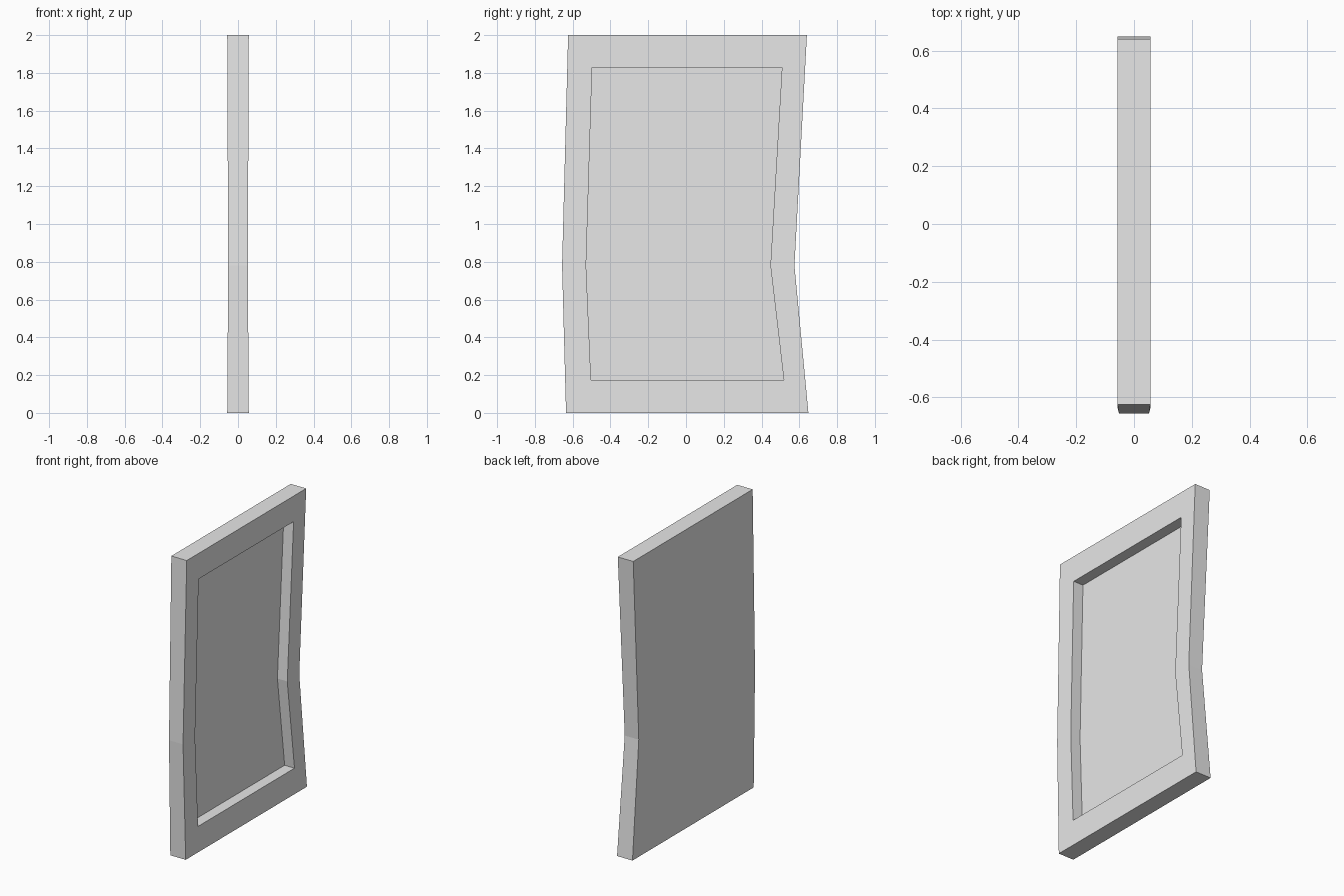
import bpy
import bmesh

if "Cube" in bpy.data.objects:
    bpy.data.objects.remove(bpy.data.objects["Cube"])

# Plain grey material
grey = bpy.data.materials.new("plain grey")
grey.use_nodes = True
colour = (0.8, 0.8, 0.8, 1)
grey.diffuse_color = colour
grey.node_tree.nodes["Principled BSDF"].inputs["Base Color"].default_value = colour

# Bent outlines: (y, z) up the back edge, then down the front edge
OUTER = [(0.648, 0), (0.574, 0.78), (0.64, 2),
         (-0.624, 2), (-0.656, 0.78), (-0.635, 0)]
INNER = [(0.518, 0.173), (0.447, 0.78), (0.508, 1.828),
         (-0.497, 1.828), (-0.529, 0.78), (-0.503, 0.173)]
WAIST = 0.78
RECESS = 0.073


def half_thickness(z):
    # The slab is slightly thinner at the waist
    away = (WAIST - z) / WAIST if z < WAIST else (z - WAIST) / (2 - WAIST)
    return 0.052 + 0.005 * away


def ring(bm, outline, side, sink=0):
    return [bm.verts.new((side * half_thickness(z) - sink, y, z)) for y, z in outline]


def cap(bm, loop):
    # Two quads that meet along the waist
    a, b, c, d, e, f = loop
    bm.faces.new((a, b, e, f))
    bm.faces.new((b, c, d, e))


# Slab, rim, recess walls and recessed floor
bm = bmesh.new()
rings = [ring(bm, OUTER, -1), ring(bm, OUTER, 1),
         ring(bm, INNER, 1), ring(bm, INNER, 1, RECESS)]
for low, high in zip(rings, rings[1:]):
    for i in range(len(low)):
        j = (i + 1) % len(low)
        bm.faces.new((low[i], low[j], high[j], high[i]))
cap(bm, rings[0])
cap(bm, rings[-1])
bmesh.ops.recalc_face_normals(bm, faces=bm.faces)

mesh = bpy.data.meshes.new("recessed_panel")
bm.to_mesh(mesh)
bm.free()
mesh.materials.append(grey)
panel = bpy.data.objects.new("recessed_panel", mesh)
bpy.context.collection.objects.link(panel)
